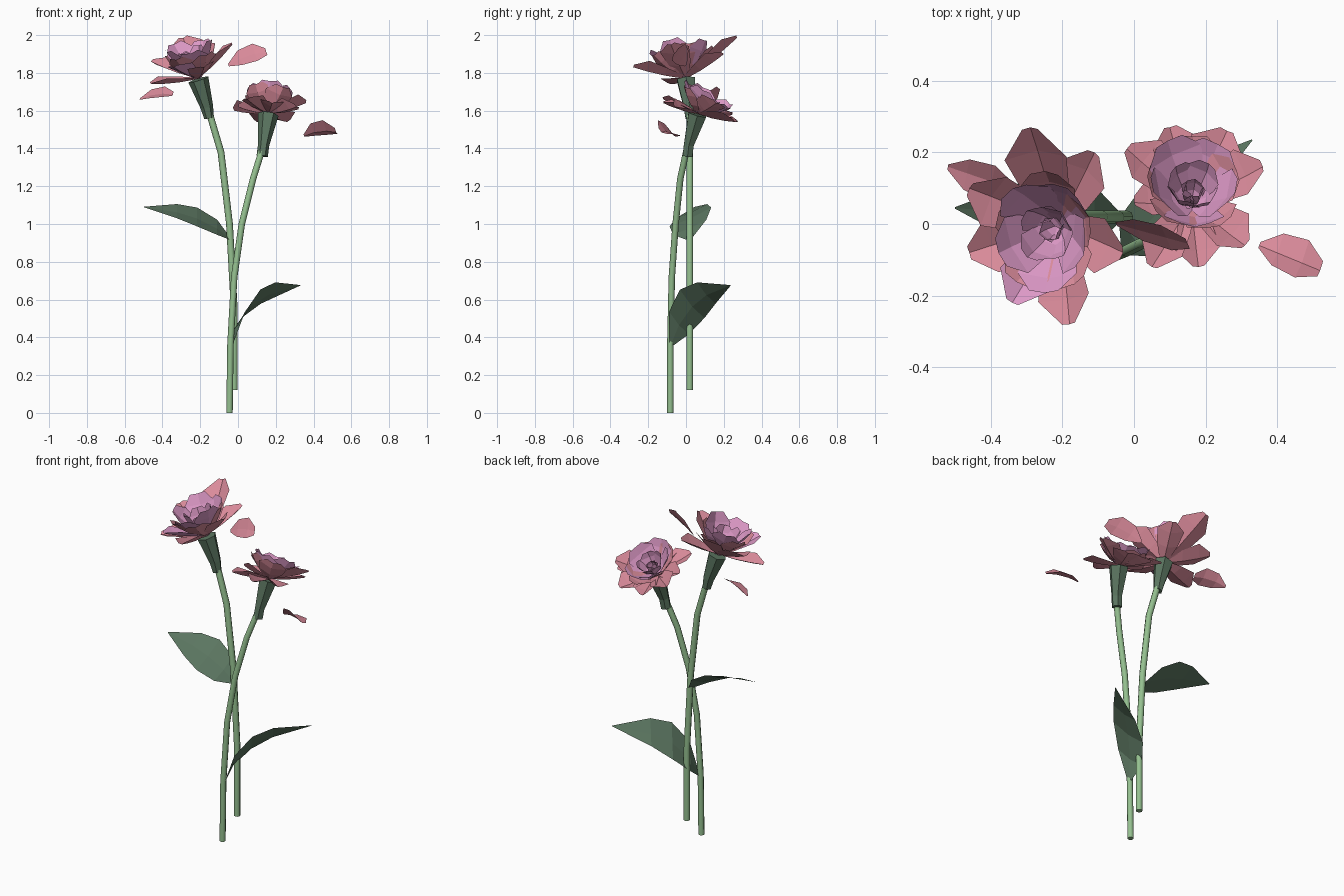
import bpy, bmesh
from math import cos, sin, pi
from mathutils import Vector as V

if "Cube" in bpy.data.objects:
    bpy.data.objects.remove(bpy.data.objects["Cube"], do_unlink=True)


def material(name, srgb):
    color = [c ** 2.2 for c in srgb] + [1]
    m = bpy.data.materials.new(name)
    m.use_nodes = True
    m.diffuse_color = color
    m.node_tree.nodes["Principled BSDF"].inputs["Base Color"].default_value = color
    return m


STEM = material("stem green", (.58, .75, .56))
LEAF = material("leaf green", (.36, .46, .38))
ROSE = material("rose pink", (.85, .54, .6))
LILAC = material("lilac pink", (.87, .6, .78))


def finish(bm, name, mat):
    mesh = bpy.data.meshes.new(name)
    bm.to_mesh(mesh)
    bm.free()
    mesh.materials.append(mat)
    bpy.context.collection.objects.link(bpy.data.objects.new(name, mesh))


def loft(name, mat, path, radii, sides, smooth):
    """Capped tube through a path of points."""
    bm = bmesh.new()
    path = [V(p) for p in path]
    rings = []
    for i, p in enumerate(path):
        along = path[min(i + 1, len(path) - 1)] - path[max(i - 1, 0)]
        u = along.cross(V((0, 1, 0))).normalized()
        v = along.cross(u).normalized()
        turn = [2 * pi * k / sides for k in range(sides)]
        rings.append([bm.verts.new(p + (u * cos(a) + v * sin(a)) * radii[i]) for a in turn])
    for lo, hi in zip(rings, rings[1:]):
        for k in range(sides):
            n = (k + 1) % sides
            bm.faces.new((lo[k], lo[n], hi[n], hi[k])).smooth = smooth
    for ring in (rings[0], rings[-1]):
        bm.faces.new(ring)
        for a, b in zip(ring, ring[1:] + ring[:1]):
            bm.edges.get((a, b)).smooth = False
    bmesh.ops.recalc_face_normals(bm, faces=bm.faces)
    finish(bm, name, mat)


OUTER = ((0, .25), (.4, .75), (.75, 1), (1, .25))
INNER = ((0, .25), (.4, .8), (.75, 1), (1, .5))
LOOSE = ((0, .15), (.3, .85), (.7, 1), (1, .4))
BLADE = ((0, .12), (.22, .8), (.48, 1), (.7, .75), (1, .02))


def blade(bm, base, bend, tip, side, shape, cup):
    """Creased petal or leaf along a bent midrib; cup lifts its edges."""
    base, bend, tip, side, cup = map(V, (base, bend, tip, side, cup))
    rows = []
    for t, w in shape:
        mid = base * (1 - t) ** 2 + bend * 2 * t * (1 - t) + tip * t * t
        rows.append([bm.verts.new(mid + side * w * s + cup * w * abs(s)) for s in (-1, 0, 1)])
    for a, b in zip(rows, rows[1:]):
        for k in (0, 1):
            bm.faces.new((a[k], a[k + 1], b[k + 1], b[k]))


def petal(bm, base, tip, axis, width, shape, lift, cup):
    run = tip - base
    side = axis.cross(run).normalized() * width
    up = run.cross(side).normalized()
    bend = base.lerp(tip, .5) + up * lift
    blade(bm, base, bend, tip, side, shape, up * cup)


def whorl(bm, base, axis, count, reach, height, width, phase):
    """Ring of cupped petals; reach gives the sideways and the fore-and-aft spread."""
    u = axis.cross(V((0, 1, 0))).normalized()
    v = axis.cross(u)
    for k in range(count):
        a = phase + 2 * pi * k / count
        tip = base + axis * height * (1 + .06 * (-1) ** k) + u * cos(a) * reach[0] + v * sin(a) * reach[1]
        petal(bm, base, tip, axis, width, INNER, -.03, .025)


def flower(name, base, axis, height, reach, rose_tips, lilac_tips):
    base, axis, reach = V(base), V(axis).normalized(), V(reach)
    outer, inner = bmesh.new(), bmesh.new()
    # Spreading outer petals
    for bm, tips in ((outer, rose_tips), (inner, lilac_tips)):
        for x, y, z, w in tips:
            petal(bm, base, V((x, y, z)), axis, w, OUTER, -.015, .035)
    # Upright ring outside the inner petals
    whorl(outer, base, axis, 5, reach * 1.06, height * .8, .08, .9)
    finish(outer, name + "_outer_petals", ROSE)
    # Cupped inner petals closing on a bud
    whorl(inner, base, axis, 5, reach, height, .085, .3)
    whorl(inner, base, axis, 4, reach * .55, height * .85, .055, .8)
    whorl(inner, base, axis, 3, reach * .2, height * .6, .035, .2)
    finish(inner, name + "_inner_petals", LILAC)


# Stems
loft("tall_stem", STEM, [(-.02, .02, .12), (-.02, .02, .55), (-.045, .02, 1), (-.09, .02, 1.38), (-.155, .02, 1.6)],
     [.018] * 5, 8, True)
loft("short_stem", STEM, [(-.045, -.083, 0), (-.04, -.083, .36), (-.02, -.075, .72), (.02, -.055, 1), (.08, -.03, 1.24),
                          (.13, .005, 1.4)], [.017] * 6, 8, True)

# Flower cups
loft("tall_calyx", LEAF, [(-.153, .02, 1.56), (-.165, .018, 1.62), (-.21, 0, 1.765)], [.026, .034, .055], 6, False)
loft("short_calyx", LEAF, [(.128, .008, 1.36), (.136, .015, 1.42), (.16, .06, 1.58)], [.03, .03, .055], 6, False)

# Blooms
flower("tall_flower", (-.211, -.002, 1.768), (-.055, -.035, .2), .18, (.13, .165),
       [(-.29, .27, 1.985, .09), (-.11, .2, 1.9, .075), (-.03, -.08, 1.95, .08), (-.18, -.28, 1.83, .075),
        (-.46, -.08, 1.74, .075), (-.46, .1, 1.86, .08)],
       [(-.34, -.22, 1.83, .075)])
flower("short_flower", (.16, .062, 1.583), (.01, .09, .15), .12, (.12, .15),
       [(.26, .26, 1.54, .08), (.36, .16, 1.64, .075), (.31, -.06, 1.62, .07), (.18, -.12, 1.64, .065),
        (.05, -.12, 1.66, .065), (0, .06, 1.62, .06), (-.02, .21, 1.6, .075), (.1, .27, 1.54, .07)], [])

# Leaves
bm = bmesh.new()
blade(bm, (-.04, .02, .92), (-.18, .015, 1.06), (-.5, .045, 1.09), (0, .11, .05), BLADE, (0, 0, .008))
finish(bm, "tall_leaf", LEAF)
bm = bmesh.new()
blade(bm, (-.03, -.08, .36), (0, 0, .62), (.33, .235, .675), (.05, -.065, .075), BLADE, (0, 0, .015))
finish(bm, "short_leaf", LEAF)

# Falling petals: start, tip, half-width direction, edge lift
falling = {
    "left": ((-.52, .16, 1.66), (-.345, .1, 1.685), (.01, .05, .028), (0, -.005, .01)),
    "right": ((.35, -.06, 1.465), (.52, -.13, 1.485), (-.02, -.052, .038), (0, .012, .02)),
    "middle": ((-.05, 0, 1.84), (.15, -.055, 1.91), (-.015, .035, .045), (0, 0, .008)),
}
for place, (start, tip, side, cup) in falling.items():
    bm = bmesh.new()
    bend = V(start).lerp(V(tip), .5) + V((0, 0, .03))
    blade(bm, start, bend, tip, side, LOOSE, cup)
    finish(bm, place + "_falling_petal", ROSE)
